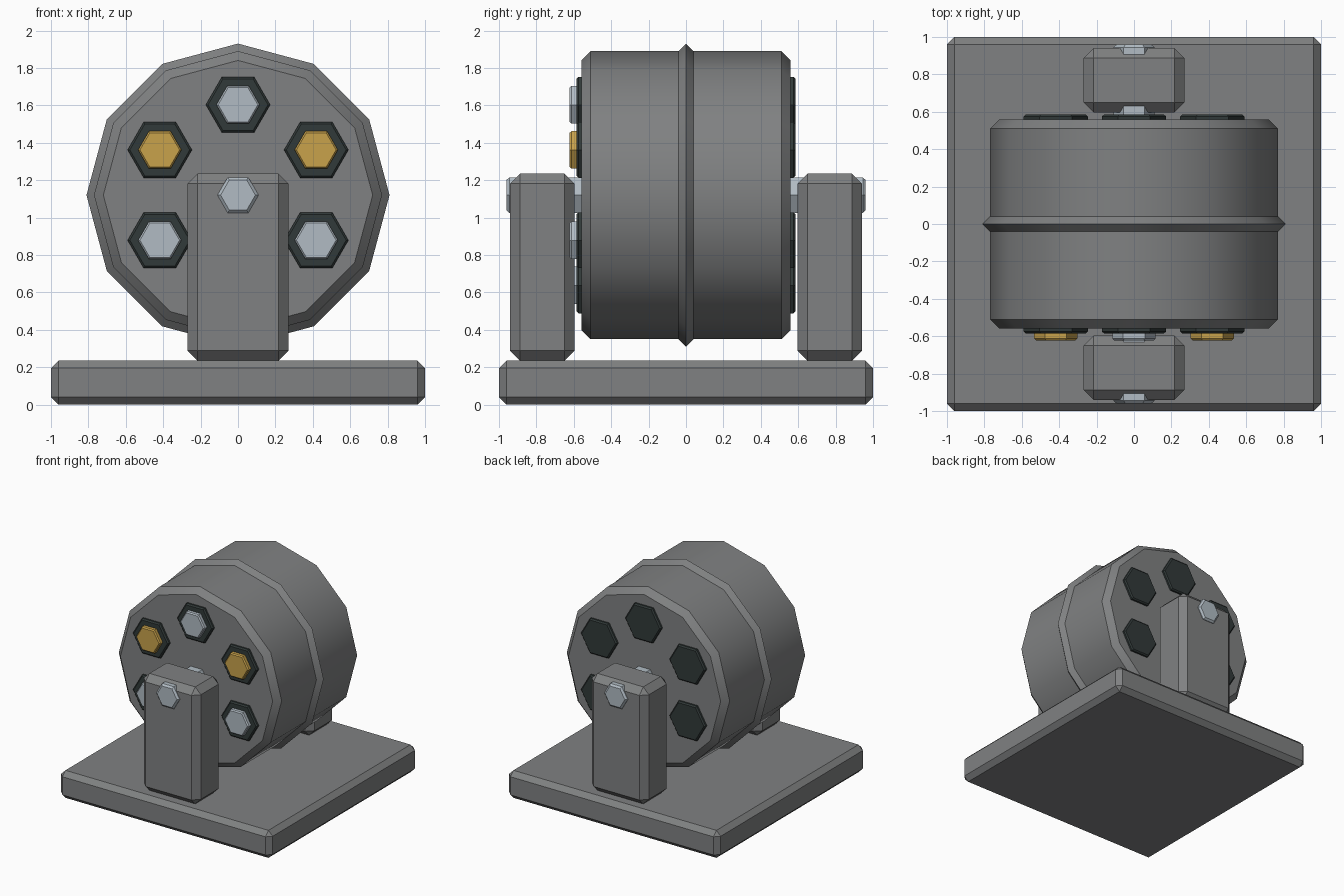
import bpy, bmesh, math
from mathutils import Matrix

if "Cube" in bpy.data.objects:
    bpy.data.objects.remove(bpy.data.objects["Cube"])


def mat(name, col):
    m = bpy.data.materials.new(name)
    m.diffuse_color = (*col, 1)
    m.use_nodes = True
    m.node_tree.nodes["Principled BSDF"].inputs["Base Color"].default_value = m.diffuse_color
    return m


GREY = mat("grey_metal", (0.215, 0.22, 0.223))
DARK = mat("dark_metal", (0.031, 0.042, 0.041))
SILVER = mat("silver", (0.44, 0.50, 0.55))
GOLD = mat("gold", (0.58, 0.36, 0.07))
AXIS_Z = 1.12


def finish(name, bm, material, smooth=True):
    bmesh.ops.recalc_face_normals(bm, faces=bm.faces)
    me = bpy.data.meshes.new(name)
    bm.to_mesh(me)
    bm.free()
    ob = bpy.data.objects.new(name, me)
    bpy.context.collection.objects.link(ob)
    me.materials.append(material)
    if smooth:
        bpy.ops.object.select_all(action='DESELECT')
        ob.select_set(True)
        bpy.context.view_layer.objects.active = ob
        bpy.ops.object.shade_smooth_by_angle(angle=math.radians(35))
    return ob


def box(name, x, y, z, bevel):
    """Chamfered box from (min, max) ranges."""
    bm = bmesh.new()
    bmesh.ops.create_cube(bm, size=1)
    for v in bm.verts:
        v.co = [(a + b) / 2 + c * (b - a) for c, (a, b) in zip(v.co, (x, y, z))]
    bmesh.ops.bevel(bm, geom=bm.edges[:], offset=bevel, segments=1, affect='EDGES')
    return finish(name, bm, GREY, smooth=False)


def prism(name, sides, profile, x, z, material):
    """Regular prism along y from a profile of (y, radius) rings."""
    bm = bmesh.new()
    rings = []
    for y, r in profile:
        rings.append([bm.verts.new((x + r * math.cos(2 * math.pi * i / sides), y,
                                    z + r * math.sin(2 * math.pi * i / sides)))
                      for i in range(sides)])
    for a, b in zip(rings, rings[1:]):
        for i in range(sides):
            j = (i + 1) % sides
            bm.faces.new((a[i], a[j], b[j], b[i]))
    bm.faces.new(rings[0])
    bm.faces.new(rings[-1])
    return finish(name, bm, material)


# base plate and the two upright posts
box("base_plate", (-1, 1), (-1, 1), (0, 0.235), 0.04)
for side, y in (("front", (-0.94, -0.597)), ("back", (0.597, 0.94))):
    box(side + "_post", (-0.27, 0.27), y, (0.235, 1.235), 0.053)

# drum with chamfered rims and a raised middle band
prism("drum", 12, [(-0.56, 0.72), (-0.51, 0.77), (0.51, 0.77), (0.56, 0.72)], 0, AXIS_Z, GREY)
prism("middle_band", 12, [(-0.045, 0.765), (0, 0.81), (0.045, 0.765)], 0, AXIS_Z, GREY)

# hexagonal axle through the posts
prism("axle", 6, [(-0.96, 0.093), (-0.945, 0.11), (0.945, 0.11), (0.96, 0.093)], 0, AXIS_Z, SILVER)

# six chambers: dark hexagonal plugs at both ends, a bolt in each front one
for k in range(6):
    a = math.radians(90 + 60 * k)
    x, z = 0.483 * math.cos(a), AXIS_Z + 0.483 * math.sin(a)
    prism(f"chamber_{k}", 6, [(-0.585, 0.16), (-0.575, 0.172), (0.575, 0.172), (0.585, 0.16)],
          x, z, DARK)
    prism(f"bolt_{k}", 6, [(-0.622, 0.106), (-0.612, 0.116), (-0.56, 0.116)],
          x, z, GOLD if k in (1, 5) else SILVER)
